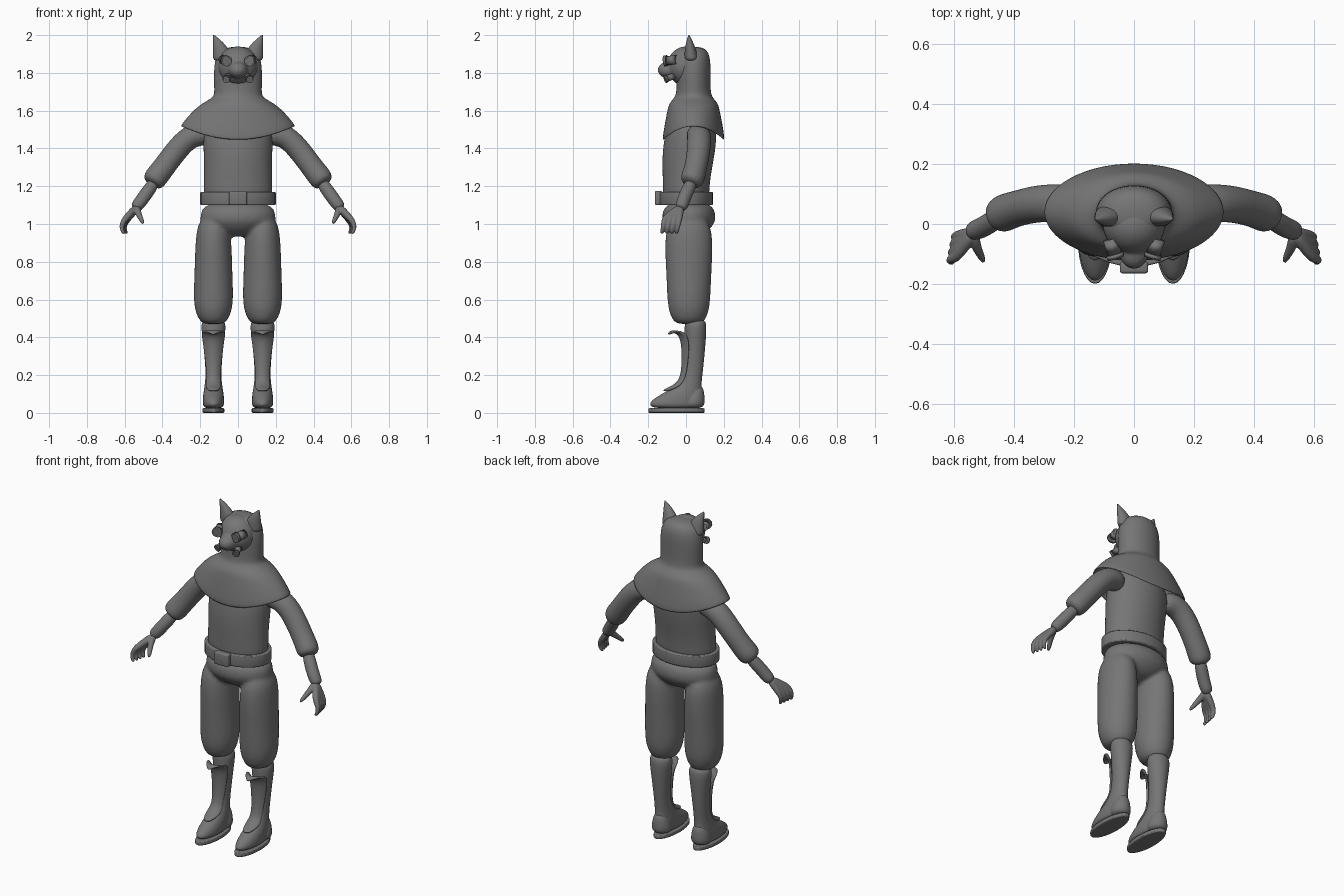
import bpy
import bmesh
from math import sin, cos, pi
from mathutils import Matrix, Vector

if "Cube" in bpy.data.objects:
    bpy.data.objects.remove(bpy.data.objects["Cube"], do_unlink=True)

GREY = (0.18, 0.18, 0.18, 1)
SIDES = 28
LEG_X = .13
grey = bpy.data.materials.new("plain_grey")
grey.diffuse_color = GREY
grey.use_nodes = True
grey.node_tree.nodes["Principled BSDF"].inputs["Base Color"].default_value = GREY


def finish(name, bm, mirror=False, subsurf=2, voxel=0, solid=0, bevel=0):
    """Turn a bmesh into a shaded object with its modifiers."""
    bmesh.ops.recalc_face_normals(bm, faces=bm.faces)
    for face in bm.faces:
        face.smooth = subsurf > 0 or len(face.verts) <= 4
    mesh = bpy.data.meshes.new(name)
    bm.to_mesh(mesh)
    bm.free()
    mesh.materials.append(grey)
    obj = bpy.data.objects.new(name, mesh)
    bpy.context.scene.collection.objects.link(obj)
    if solid:
        thickness = obj.modifiers.new("thickness", 'SOLIDIFY')
        thickness.thickness = solid
    if bevel:
        rounding = obj.modifiers.new("rounding", 'BEVEL')
        rounding.width, rounding.segments = bevel, 3
    if subsurf:
        smoothing = obj.modifiers.new("smooth_surface", 'SUBSURF')
        smoothing.levels = smoothing.render_levels = subsurf
    if mirror:
        both = obj.modifiers.new("both_sides", 'MIRROR')
        both.use_mirror_merge = False
    if voxel:
        merge = obj.modifiers.new("merge", 'REMESH')
        merge.mode, merge.voxel_size, merge.use_smooth_shade = 'VOXEL', voxel, True
        soften = obj.modifiers.new("soften", 'SMOOTH')
        soften.factor, soften.iterations = .5, 4
    return obj


def skin(bm, rings, closed=True):
    """Bridge rings of points, capping the far end if closed."""
    rows = [[bm.verts.new(point) for point in ring] for ring in rings]
    for a, b in zip(rows, rows[1:]):
        for i in range(len(a)):
            bm.faces.new((a[i - 1], a[i], b[i], b[i - 1]))
    bm.faces.new(rows[0])
    if closed:
        bm.faces.new(rows[-1])


def turn(count):
    """Cosine and sine pairs around a full circle."""
    return [(cos(2 * pi * i / count), sin(2 * pi * i / count)) for i in range(count)]


def stack(bm, rows, x=0, y=0):
    """Level ellipses: height, half width, half depth, optional own y and x."""
    rings = []
    for z, width, depth, *place in rows:
        row_y = place[0] if place else y
        row_x = place[1] if len(place) > 1 else x
        rings.append([(row_x + width * c, row_y + depth * s, z) for c, s in turn(SIDES)])
    skin(bm, rings)


def tube(bm, points, radii, count=16):
    """Round tube along a path, with a radius at each point."""
    points = [Vector(point) for point in points]
    rings = []
    for i, (centre, radius) in enumerate(zip(points, radii)):
        along = points[min(i + 1, len(points) - 1)] - points[max(i - 1, 0)]
        u = along.cross(Vector((.3, 1, .2))).normalized()
        v = along.cross(u).normalized()
        rings.append([centre + radius * (u * c + v * s) for c, s in turn(count)])
    skin(bm, rings)


def ball(bm, centre, radii):
    place = Matrix.Translation(centre) @ Matrix.Diagonal((*radii, 1))
    bmesh.ops.create_uvsphere(bm, u_segments=SIDES, v_segments=16, radius=1, matrix=place)


def stacked(name, rows, x=0, y=0, **options):
    bm = bmesh.new()
    stack(bm, rows, x, y)
    return finish(name, bm, **options)


def slab(name, low, high, width, depth, **options):
    """Flat topped oval band with rounded rims."""
    return stacked(name, [(low, width, depth), (high, width, depth)],
                   subsurf=0, bevel=.007, **options)


def scope(name, start, end, radius):
    """Mirrored barrel with a wider rim and a sunken lens."""
    start, end = Vector(start), Vector(end)
    bm = bmesh.new()
    tube(bm, (start, end), (radius, radius), SIDES)
    tube(bm, (end, end + (end - start) * .3), (radius * 1.2, radius * 1.2), SIDES)
    bmesh.ops.recalc_face_normals(bm, faces=bm.faces)
    caps = [face for face in bm.faces if len(face.verts) > 4]
    bmesh.ops.inset_individual(bm, faces=caps, thickness=radius / 4, depth=-radius / 5)
    finish(name, bm, mirror=True, subsurf=0)


# Hood flowing into the shoulder cape, whose hem droops at front and back
hood_rows = [(1.94, .06, .05), (1.9, .12, .09), (1.8, .13, .09), (1.7, .125, .09),
             (1.67, .13, .1), (1.64, .19, .13), (1.6, .24, .14), (1.52, .31, .17)]
bm = bmesh.new()
skin(bm, [[(width * c, .04 + depth * s, z - max(0, 1.6 - z) * s * s) for c, s in turn(SIDES)]
          for z, width, depth in hood_rows], closed=False)
finish("hood_and_cape", bm, solid=.015)

# Ears taper and lean outward toward the tip
ear_rows = []
for step in range(6):
    t = step / 5
    taper = 1.04 - t * t
    ear_rows.append((1.86 + .143 * t, .05 * taper, .035 * taper, .03 - .015 * t, .08 + .05 * t * t))
stacked("ears", ear_rows, mirror=True)

# Face mask with a blunt muzzle
bm = bmesh.new()
ball(bm, (0, 0, 1.835), (.105, .1, .105))
ball(bm, (0, -.09, 1.815), (.05, .06, .045))
finish("face_mask", bm, subsurf=0, voxel=.007)

# Goggle eyes and small cheek filters
scope("goggles", (.08, -.05, 1.87), (.065, -.1, 1.865), .024)
scope("cheek_filters", (.05, -.06, 1.785), (.06, -.1, 1.77), .017)

# Tunic, belt and buckle
stacked("tunic", [(1.6, .12, .09, .03), (1.5, .19, .14, .03), (1.35, .18, .14, .01),
                  (1.2, .18, .12), (1.1, .19, .13)])
slab("belt", 1.1, 1.17, .2, .143)
bm = bmesh.new()
bmesh.ops.create_cube(bm, matrix=Matrix.Translation((0, -.145, 1.137)) @ Matrix.Diagonal((.095, .04, .075, 1)))
finish("buckle", bm, subsurf=0, bevel=.009)

# Baggy trousers: hips and legs merged into one skin
bm = bmesh.new()
stack(bm, [(1.12, .18, .12), (1.05, .2, .145), (1, .205, .14), (.93, .1, .07)], y=.015)
for side in (1, -1):
    stack(bm, [(1.05, .08, .11), (.9, .097, .13), (.75, .1, .12), (.6, .107, .115),
               (.53, .095, .105), (.48, .07, .08), (.47, .04, .05)], x=side * LEG_X, y=.015)
finish("trousers", bm, voxel=.011)

# Boots, soles and heel pieces
stacked("boots", [(.5, .055, .05, .05), (.46, .068, .06, .05), (.38, .055, .055, .05),
                  (.22, .04, .05, .04), (.15, .045, .06, .02), (.1, .055, .11, -.02),
                  (.06, .057, .145, -.05), (.02, .055, .145, -.05)], x=LEG_X, mirror=True)
slab("soles", 0, .025, .058, .15, x=LEG_X, y=-.05, mirror=True)
stacked("heel_pieces", [(.15, .03, .03, .06), (.08, .055, .06, .04), (.02, .06, .065, .035)],
        x=LEG_X, mirror=True)

# Boot tongues: curved strips down the shin with a curled top
tongue = [(-.1, .42, .02), (-.08, .44, .05), (-.04, .43, .06), (-.01, .38, .05),
          (-.01, .22, .03), (-.03, .16, .03), (-.07, .13, .04), (-.12, .11, .02)]
bm = bmesh.new()
rows = [[bm.verts.new((LEG_X + width * t / 3, y + .7 * width * (t / 3) ** 2, z))
         for t in range(-3, 4)] for y, z, width in tongue]
for a, b in zip(rows, rows[1:]):
    for i in range(1, len(a)):
        bm.faces.new((a[i - 1], a[i], b[i], b[i - 1]))
finish("boot_tongues", bm, mirror=True, solid=.014)

# Sleeves with gathered cuffs
bm = bmesh.new()
tube(bm, [(.14, .06, 1.47), (.24, .07, 1.48), (.32, .07, 1.4), (.4, .05, 1.29),
          (.44, .035, 1.24), (.46, .02, 1.21)], (.06, .066, .063, .06, .066, .05))
finish("sleeves", bm, mirror=True)

# Forearms
bm = bmesh.new()
tube(bm, [(.43, .04, 1.24), (.5, -.01, 1.14), (.53, -.02, 1.1), (.55, -.03, 1.08)],
     (.036, .035, .035, .025))
finish("forearms", bm, mirror=True)

# Hands: tubes fan from the wrist into curling fingers, with a thumb in front
wrist = Vector((.535, -.03, 1.09))
bm = bmesh.new()
for finger in range(4):
    knuckle = Vector((.58, -.035, 1.03)) + finger * Vector((.005, -.026, 0))
    curl = [knuckle + Vector((.022 * sin(.7 * k), -.004 * k, -.021 * k)) for k in range(5)]
    middle = wrist.lerp(knuckle, .5)
    tube(bm, [wrist, middle] + curl, [.02, .02] + [.017 - .002 * k for k in range(5)])
tube(bm, [wrist, (.53, -.07, 1.06), (.515, -.1, 1.03), (.5, -.13, 1)], (.02, .018, .014, .009))
finish("hands", bm, mirror=True, voxel=.005)
